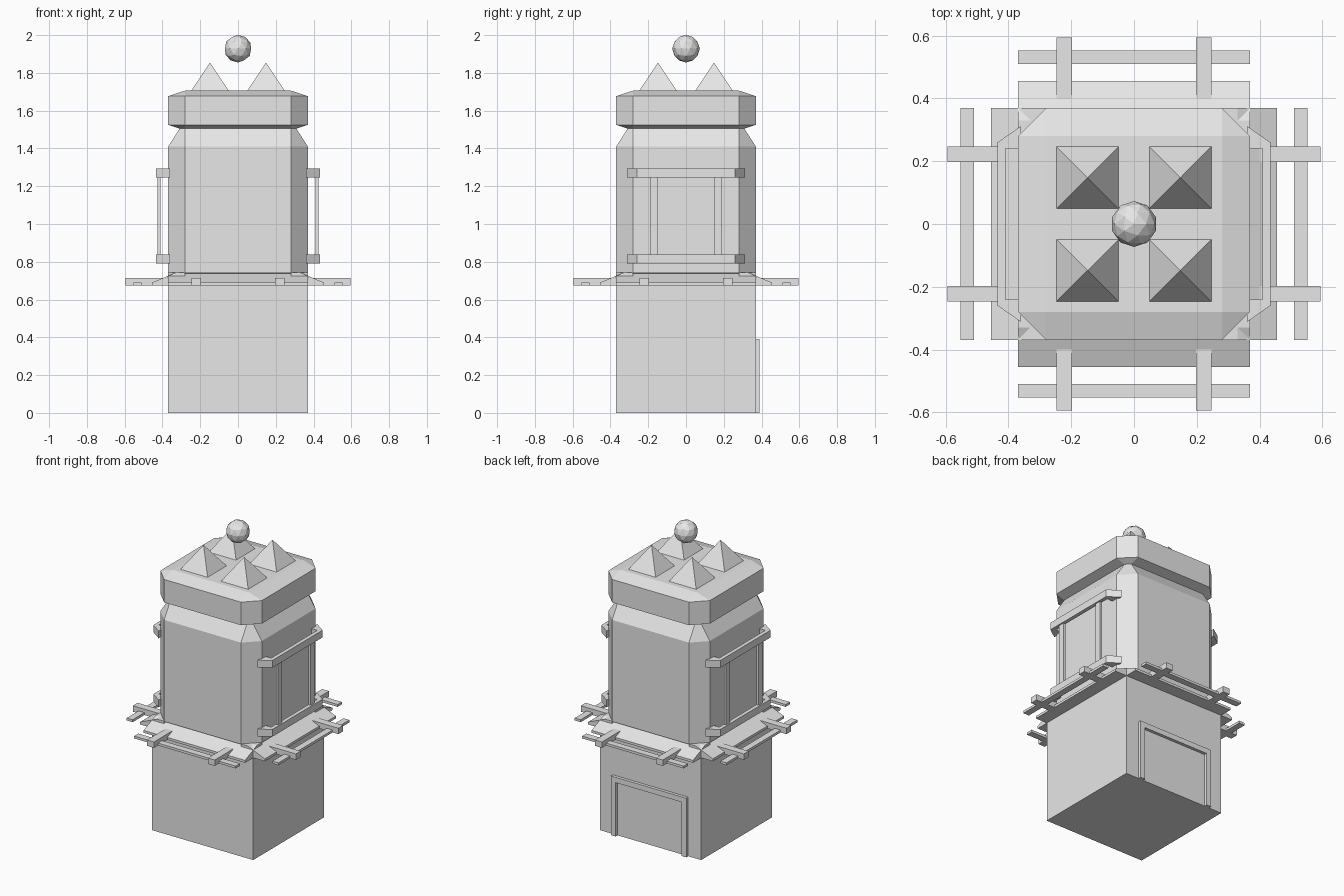
import bpy, bmesh
from math import pi
from mathutils import Matrix, Vector

cube = bpy.data.objects.get("Cube")
if cube:
    bpy.data.objects.remove(cube, do_unlink=True)

stone = bpy.data.materials.new("pale_grey")
stone.use_nodes = True
GREY = (0.8, 0.8, 0.8, 1)
stone.diffuse_color = GREY
stone.node_tree.nodes["Principled BSDF"].inputs["Base Color"].default_value = GREY


def finish(name, bm, turn=0):
    bm.transform(Matrix.Rotation(turn, 4, "Z"))
    bmesh.ops.recalc_face_normals(bm, faces=bm.faces)
    mesh = bpy.data.meshes.new(name)
    bm.to_mesh(mesh)
    bm.free()
    mesh.materials.append(stone)
    obj = bpy.data.objects.new(name, mesh)
    bpy.context.collection.objects.link(obj)
    return obj


def box(name, x, y, z, turn=0):
    """Box from (min, max) pairs."""
    bm = bmesh.new()
    bmesh.ops.create_cube(bm, size=1)
    for v in bm.verts:
        v.co = Vector([(a + b) / 2 + c * (b - a) for (a, b), c in zip((x, y, z), v.co)])
    return finish(name, bm, turn)


def prism(name, points, direction, turn=0):
    """Extrude a flat outline along a direction."""
    bm = bmesh.new()
    face = bm.faces.new([bm.verts.new(p) for p in points])
    new = bmesh.ops.extrude_face_region(bm, geom=[face])["geom"]
    bmesh.ops.translate(bm, vec=direction,
                        verts=[g for g in new if isinstance(g, bmesh.types.BMVert)])
    return finish(name, bm, turn)


def chamfered_block(name, bottom, low, high, top, r=0.37, inner=0.28):
    """Block with cut corners, closing to a square at both ends."""
    bm = bmesh.new()
    for sx in (-1, 1):
        for sy in (-1, 1):
            for z in (bottom, top):
                bm.verts.new((sx * inner, sy * inner, z))
            for z in (low, high):
                bm.verts.new((sx * r, sy * inner, z))
                bm.verts.new((sx * inner, sy * r, z))
    bmesh.ops.convex_hull(bm, input=bm.verts)
    bmesh.ops.dissolve_limit(bm, angle_limit=0.01, verts=bm.verts, edges=bm.edges)
    return finish(name, bm)


# Main tower masses
W = 0.37
box("base", (-W, W), (-W, W), (0, 0.725))
chamfered_block("tower_body", 0.735, 0.74, 1.41, 1.55)
chamfered_block("tower_head", 1.495, 1.525, 1.677, 1.706)

# Roof spikes and floating ball
for sx in (-1, 1):
    for sy in (-1, 1):
        bm = bmesh.new()
        bmesh.ops.create_cone(bm, cap_ends=True, segments=4, radius1=0.1 * 2 ** 0.5,
                              radius2=0, depth=0.15)
        bm.transform(Matrix.Translation((sx * 0.148, sy * 0.148, 1.78))
                     @ Matrix.Rotation(pi / 4, 4, "Z"))
        finish("roof_spike", bm)
bm = bmesh.new()
bmesh.ops.create_icosphere(bm, subdivisions=2, radius=0.073)
bmesh.ops.translate(bm, verts=bm.verts, vec=(0, 0, 1.928))
finish("floating_ball", bm)

# Sloped ledges with slatted racks on all four sides
ledge = [(0.28, 0.674), (0.455, 0.674), (0.455, 0.69), (0.33, 0.742), (0.28, 0.742)]
for i in range(4):
    turn = i * pi / 2
    prism("ledge", [(x, -W, z) for x, z in ledge], (0, 2 * W, 0), turn)
    box("rack_slat", (0.51, 0.553), (-W, W), (0.674, 0.69), turn)
    for s in (-1, 1):
        c = s * 0.222
        box("rack_arm", (0.36, 0.595), (c - 0.025, c + 0.025), (0.674, 0.713), turn)

# Side window frames: two bent rails joined by two bars
half = [(0.37, 0.24), (0.36, 0.24), (0.36, 0.312), (0.435, 0.26)]
rail = [(0.41, 0.24)] + half + [(x, -y) for x, y in reversed(half)] + [(0.41, -0.24)]
for turn in (0, pi):
    for z in (0.79, 1.245):
        prism("window_rail", [(x, y, z) for x, y in rail], (0, 0, 0.048), turn)
    for s in (-1, 1):
        c = s * 0.169
        box("window_bar", (0.41, 0.426), (c - 0.021, c + 0.021), (0.83, 1.25), turn)

# Back door frame
D, T, H = 0.275, 0.035, 0.39
arch = [(-D, 0), (-D, H), (D, H), (D, 0), (D - T, 0), (D - T, H - T), (T - D, H - T), (T - D, 0)]
prism("door_frame", [(x, 0.36, z) for x, z in arch], (0, 0.03, 0))
